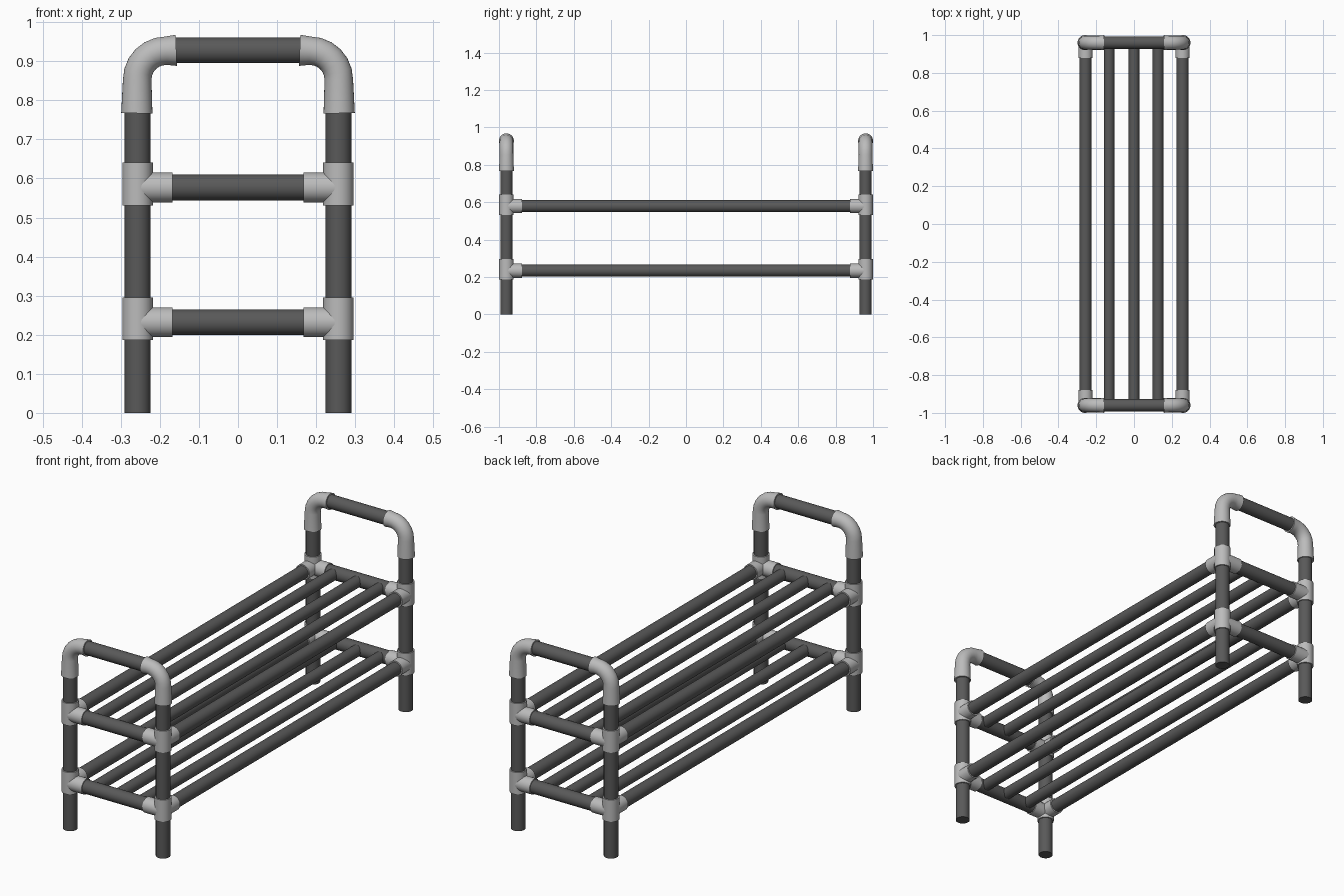
import bpy, bmesh, math
from mathutils import Vector

if "Cube" in bpy.data.objects:
    bpy.data.objects.remove(bpy.data.objects["Cube"])

LX, LY = 0.257, 0.96      # leg centre
R = 0.033                 # pipe radius
SEG = 32


def sweep(name, path, radii):
    """Capped round tube along a planar path."""
    pts = [Vector(p) for p in path]
    bm = bmesh.new()
    rings = []
    t0 = (pts[1] - pts[0]).normalized()
    normal = t0.orthogonal().normalized()
    for i, p in enumerate(pts):
        a, b = pts[max(i - 1, 0)], pts[min(i + 1, len(pts) - 1)]
        t = (b - a).normalized()
        normal = (normal - t * normal.dot(t)).normalized()
        side = t.cross(normal)
        r = radii[i] if isinstance(radii, list) else radii
        rings.append([bm.verts.new(p + r * (math.cos(k) * normal + math.sin(k) * side))
                      for k in (2 * math.pi * j / SEG for j in range(SEG))])
    for a, b in zip(rings, rings[1:]):
        for j in range(SEG):
            k = (j + 1) % SEG
            bm.faces.new((a[j], a[k], b[k], b[j]))
    bm.faces.new(rings[0])
    bm.faces.new(rings[-1])
    bmesh.ops.recalc_face_normals(bm, faces=bm.faces)
    me = bpy.data.meshes.new(name)
    bm.to_mesh(me)
    bm.free()
    ob = bpy.data.objects.new(name, me)
    bpy.context.collection.objects.link(ob)
    bpy.ops.object.select_all(action='DESELECT')
    ob.select_set(True)
    bpy.context.view_layer.objects.active = ob
    bpy.ops.object.shade_smooth_by_angle(angle=math.radians(35))
    if name in PALE:
        me.materials.append(pale)
    else:
        me.materials.append(dark)
    return ob


# dark pipes, pale fittings
PALE = {"elbow", "tee_sleeve", "tee_side_socket", "tee_rail_socket"}
dark = bpy.data.materials.new("dark_pipe")
dark.diffuse_color = (0.1, 0.1, 0.1, 1)
dark.use_nodes = True
dark.node_tree.nodes["Principled BSDF"].inputs["Base Color"].default_value = dark.diffuse_color
pale = bpy.data.materials.new("pale_fitting")
pale.diffuse_color = (0.5, 0.5, 0.5, 1)
pale.use_nodes = True
pale.node_tree.nodes["Principled BSDF"].inputs["Base Color"].default_value = pale.diffuse_color

SHELVES = (0.232, 0.577)

for sy in (-1, 1):
    y = sy * LY
    # top handle bar
    sweep("handle_bar", [(-0.18, y, 0.928), (0.18, y, 0.928)], R)
    for sx in (-1, 1):
        x = sx * LX
        sweep("leg", [(x, y, 0), (x, y, 0.80)], R)
        # elbow fitting: straight socket, bend, straight socket
        cx, cz, br = 0.184, 0.853, 0.074
        path = [(sx * 0.259, y, 0.767)]
        radii = [0.040]
        for i in range(7):
            a = math.pi / 2 * i / 6
            path.append((sx * (cx + br * math.cos(a)), y, cz + br * math.sin(a)))
            radii.append(0.0365)
        path.append((sx * 0.158, y, 0.928))
        radii.append(0.040)
        sweep("elbow", path, radii)
        # three-way fittings
        for z in SHELVES:
            sweep("tee_sleeve", [(x, y, z - 0.046), (x, y, z + 0.064)], 0.039)
            sweep("tee_side_socket", [(x, y, z), (sx * 0.168, y, z)], 0.038)
            sweep("tee_rail_socket", [(x, y, z + 0.002), (x, sy * 0.878, z + 0.002)], 0.038)
    # end cross bars
    for z in SHELVES:
        sweep("cross_bar", [(-0.2, y, z), (0.2, y, z)], R)

# long rails and shelf slats
for z in SHELVES:
    for sx in (-1, 1):
        sweep("side_rail", [(sx * LX, -0.91, z + 0.002), (sx * LX, 0.91, z + 0.002)], 0.032)
    for x in (-0.132, 0, 0.127):
        sweep("shelf_slat", [(x, -0.95, z), (x, 0.95, z)], 0.028)

# fittings created more than once get numbered names, so colour them by stem
for ob in bpy.data.objects:
    ob.data.materials[0] = pale if ob.name.split(".")[0] in PALE else dark
